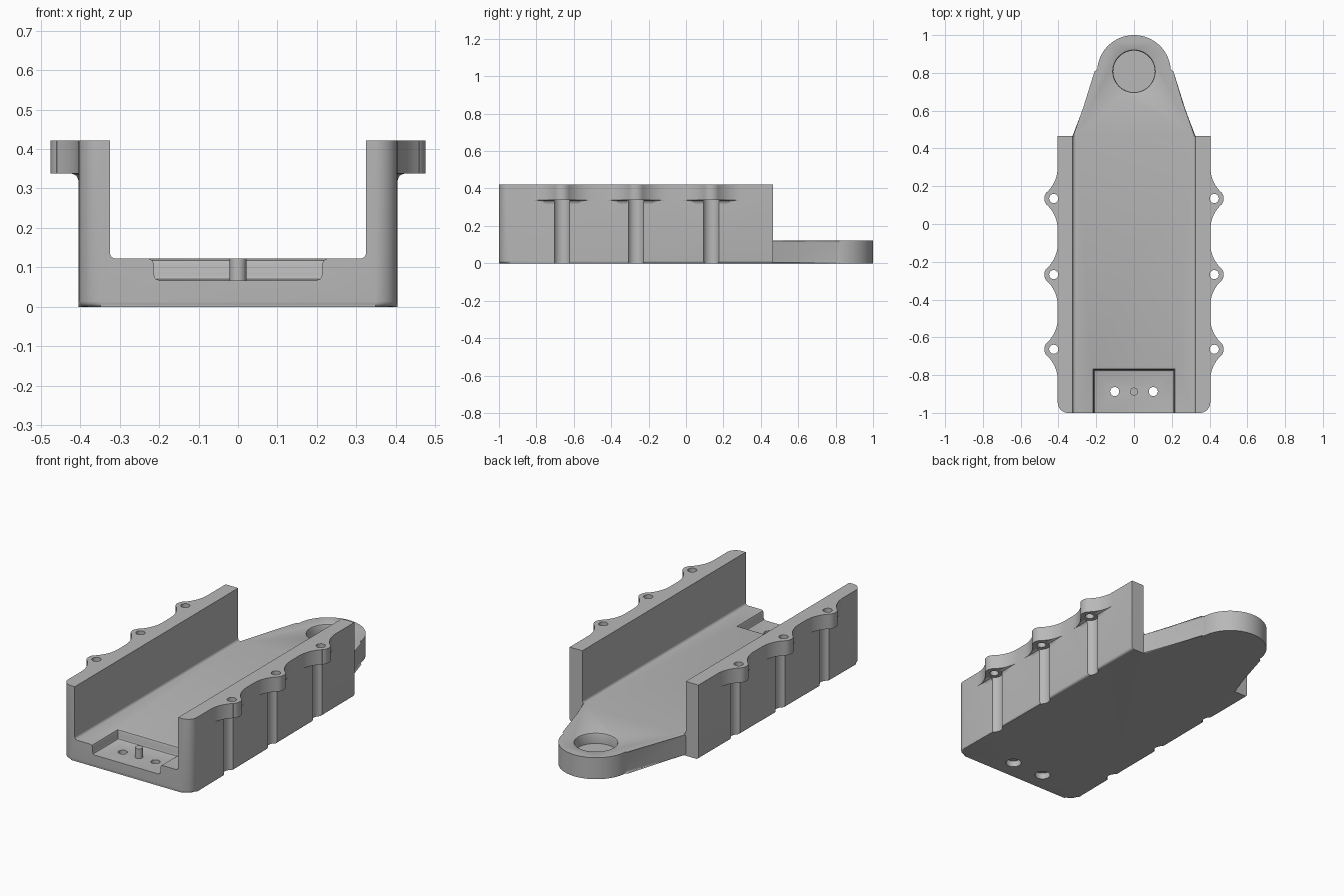
import bpy, bmesh, math

if "Cube" in bpy.data.objects:
    bpy.data.objects.remove(bpy.data.objects["Cube"])

grey = bpy.data.materials.new("plain grey")
grey.diffuse_color = (0.48, 0.48, 0.48, 1)
grey.use_nodes = True
grey.node_tree.nodes["Principled BSDF"].inputs["Base Color"].default_value = grey.diffuse_color

WALL, INNER, TOP, FLOOR, BACK = 0.404, 0.325, 0.4215, 0.122, 0.466
EAR_Z = 0.338
EAR_Y = (-0.663, -0.268, 0.135)


def arc(cx, cy, r, a0, a1, n):
    return [(cx + r * math.cos(math.radians(a0 + (a1 - a0) * i / n)),
             cy + r * math.sin(math.radians(a0 + (a1 - a0) * i / n))) for i in range(n + 1)]


def loft(name, rings, bevel=None, width=0.014):
    """Skin a list of equal-length point rings and cap both ends."""
    bm = bmesh.new()
    vs = [[bm.verts.new(p) for p in ring] for ring in rings]
    n = len(vs[0])
    for a, b in zip(vs, vs[1:]):
        for i in range(n):
            bm.faces.new((a[i], a[(i + 1) % n], b[(i + 1) % n], b[i]))
    bm.faces.new(vs[0][::-1])
    bm.faces.new(vs[-1])
    if bevel:
        edges = [e for e in bm.edges if bevel(e.verts[0].co, e.verts[1].co)]
        bmesh.ops.bevel(bm, geom=edges, offset=width, segments=4, profile=0.5, affect='EDGES')
    bmesh.ops.recalc_face_normals(bm, faces=bm.faces)
    me = bpy.data.meshes.new(name)
    bm.to_mesh(me)
    bm.free()
    me.materials.append(grey)
    ob = bpy.data.objects.new(name, me)
    bpy.context.collection.objects.link(ob)
    return ob


def prism(name, outline, z0, z1, **kw):
    return loft(name, [[(x, y, z) for x, y in outline] for z in (z0, z1)], **kw)


def lathe(name, x, y, profile, n=32):
    return loft(name, [[(px, py, z) for px, py in arc(x, y, r, 0, 360, n)[:-1]] for r, z in profile])


def combine(target, other, op):
    m = target.modifiers.new("bool", 'BOOLEAN')
    m.operation, m.solver, m.object = op, 'EXACT', other
    bpy.context.view_layer.objects.active = target
    bpy.ops.object.modifier_apply(modifier=m.name)
    bpy.data.objects.remove(other)


def mirrored(points):
    return points + [(-x, y) for x, y in reversed(points)]


# Outer block with rounded front corners and softened bottom edges
right = arc(WALL - 0.055, -0.945, 0.055, -90, 0, 8) + [(WALL, BACK)]
tray = prism("tray", mirrored(right), 0, TOP,
             bevel=lambda a, b: a.z + b.z < 1e-5 and min(a.y, b.y) < BACK - 0.01)

# Scalloped screw ears along both walls
half = [(0.385, 0.165)] + arc(WALL + 0.18, 0.165, 0.18, 180, 226, 10)
half += arc(0.425, 0, 0.05, 46, 0, 8)
ear = half + [(x, -y) for x, y in reversed(half[:-1])]
for s in (1, -1):
    for cy in EAR_Y:
        combine(tray, prism("ear", [(s * x, cy + y) for x, y in ear], EAR_Z, TOP), 'UNION')

# Channel with filleted floor corners
section = mirrored(arc(INNER - 0.016, FLOOR + 0.016, 0.016, -90, 0, 5) + [(INNER, 0.6)])
combine(tray, loft("channel", [[(x, y, z) for x, z in section] for y in (-1.1, 0.6)]), 'DIFFERENCE')

# Tapered tongue with a round end
tongue_side = [(INNER, 0.45), (INNER, BACK)] + arc(0, 0.805, 0.195, 0, 90, 20)
tongue_line = tongue_side + [(-x, y) for x, y in reversed(tongue_side[:-1])]
tongue = prism("tongue", tongue_line, 0, FLOOR,
               bevel=lambda a, b: abs(a.z - b.z) < 1e-5 and max(a.y, b.y) > 0.46)
combine(tray, tongue, 'UNION')

# Blind round recess in the tongue
combine(tray, lathe("recess", 0, 0.808, [(0.11, 0.062), (0.11, 0.112), (0.113, 0.119),
                                         (0.12, 0.1225), (0.12, 0.2)], 48), 'DIFFERENCE')

# Front pocket, eased at rim and floor
rings = []
for d, z in ((-0.014, 0.067), (-0.004, 0.071), (0, 0.081), (0, 0.108),
             (0.004, 0.118), (0.014, 0.1225), (0.014, 0.2)):
    w, b = 0.213 + d, -0.772 + d
    rings.append([(-w, -1.1, z), (w, -1.1, z), (w, b, z), (-w, b, z)])
combine(tray, loft("pocket", rings), 'DIFFERENCE')

# Counterbored screw holes in the pocket
for s in (1, -1):
    combine(tray, lathe("floor_hole", s * 0.102, -0.887,
                        [(0.041, -0.1), (0.041, 0.035), (0.024, 0.0351), (0.024, 0.2)]), 'DIFFERENCE')

# Ear screw holes and the clearance grooves below them
for s in (1, -1):
    for cy in EAR_Y:
        combine(tray, lathe("ear_hole", s * 0.425, cy,
                            [(0.046, -0.1), (0.046, EAR_Z), (0.024, EAR_Z + 0.0001), (0.024, 0.6)]),
                'DIFFERENCE')

# Small fillets under the ears, either side of each groove
for s in (1, -1):
    for cy in EAR_Y:
        for t in (1, -1):
            rings = []
            for i in range(9):
                dy = 0.044 + 0.11 * i / 8
                w = min(0.018, WALL + 0.18 - math.sqrt(0.18 ** 2 - (0.165 - dy) ** 2) - WALL)
                pts = [(0.4, EAR_Z), (WALL + w, EAR_Z), (WALL + 0.3 * w, EAR_Z - 0.3 * w),
                       (WALL, EAR_Z - w), (0.4, EAR_Z - w)]
                rings.append([(s * x, cy + t * dy, z) for x, z in pts])
            loft("ear_fillet", rings)

# Locating pin in the pocket
lathe("locating_pin", 0, -0.887, [(0.021, 0.066), (0.021, 0.122)], 24)

# Smooth curved faces, keep hard edges
bpy.ops.object.select_all(action='DESELECT')
for ob in bpy.context.collection.objects:
    ob.select_set(True)
bpy.context.view_layer.objects.active = tray
bpy.ops.object.shade_smooth_by_angle(angle=math.radians(30))
